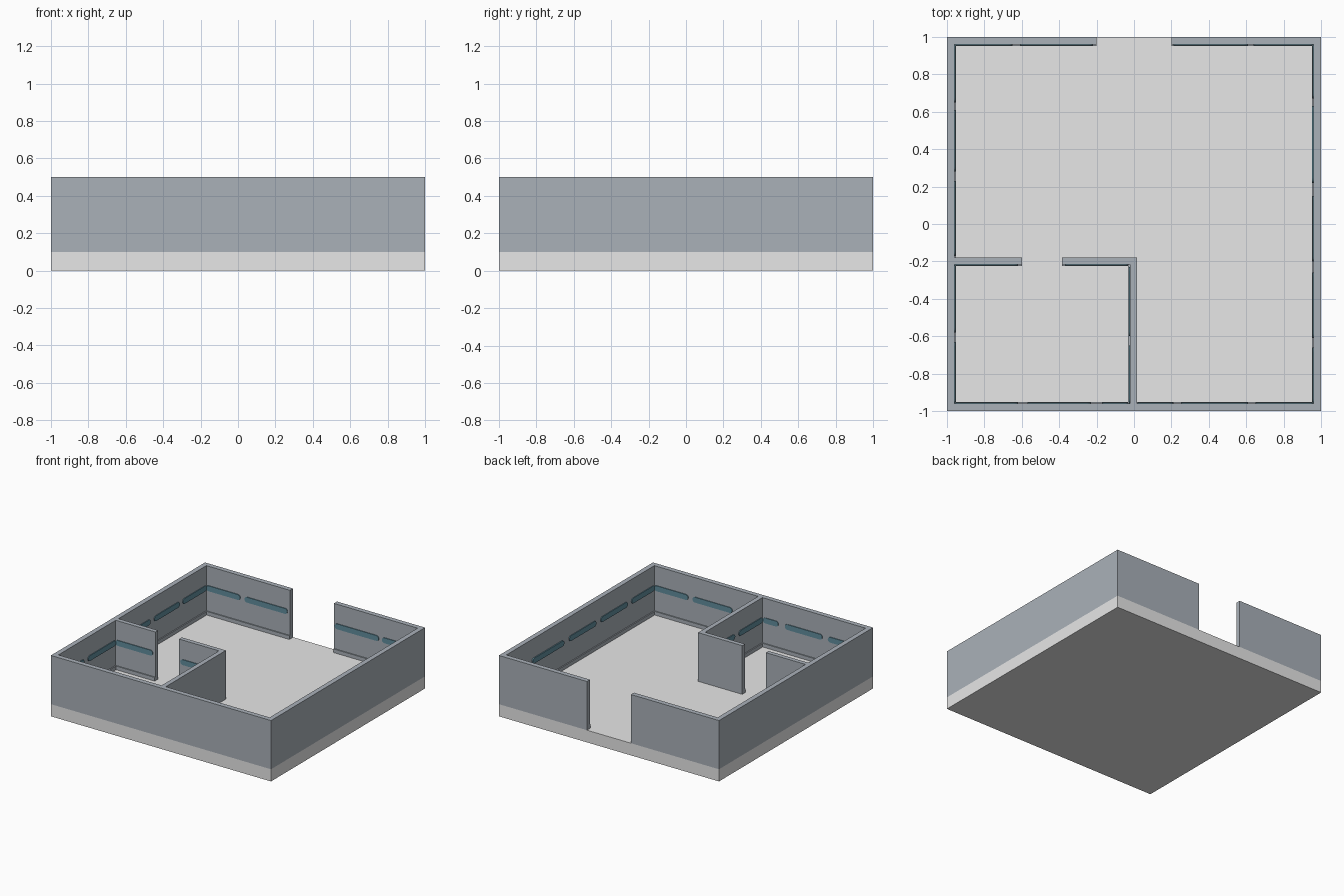
import bpy, bmesh, math
from mathutils import Matrix, Vector

if "Cube" in bpy.data.objects:
    bpy.data.objects.remove(bpy.data.objects["Cube"])


def mat(name, col):
    m = bpy.data.materials.new(name)
    m.diffuse_color = (*col, 1)
    m.use_nodes = True
    m.node_tree.nodes["Principled BSDF"].inputs["Base Color"].default_value = m.diffuse_color
    return m


FLOOR = mat("light grey", (0.8, 0.8, 0.8))
WALL = mat("blue grey", (0.40, 0.44, 0.485))
TEAL = mat("teal", (0.12, 0.27, 0.34))


def finish(name, bm, material):
    bmesh.ops.recalc_face_normals(bm, faces=bm.faces)
    me = bpy.data.meshes.new(name)
    bm.to_mesh(me)
    bm.free()
    me.materials.append(material)
    bpy.context.collection.objects.link(bpy.data.objects.new(name, me))


def prism(name, pts, z0, z1, material):
    """Vertical extrusion of a plan outline."""
    bm = bmesh.new()
    f = bm.faces.new([bm.verts.new((x, y, z0)) for x, y in pts])
    r = bmesh.ops.extrude_face_region(bm, geom=[f])
    bmesh.ops.translate(bm, vec=(0, 0, z1 - z0),
                        verts=[v for v in r["geom"] if isinstance(v, bmesh.types.BMVert)])
    finish(name, bm, material)


def box(name, x0, x1, y0, y1, z0, z1, material):
    prism(name, [(x0, y0), (x1, y0), (x1, y1), (x0, y1)], z0, z1, material)


def strip(name, axis, a, b, plane, out, depth=0.006):
    """Round-ended plate on a wall face; axis is its running direction."""
    r, zc, n = 0.022, 0.32, 8
    prof = [(b - r + r * math.sin(math.pi * i / n), zc - r * math.cos(math.pi * i / n)) for i in range(n + 1)]
    prof += [(a + r - r * math.sin(math.pi * i / n), zc + r * math.cos(math.pi * i / n)) for i in range(n + 1)]
    place = (lambda s, z, d: (s, d, z)) if axis == 'x' else (lambda s, z, d: (d, s, z))
    bm = bmesh.new()
    f = bm.faces.new([bm.verts.new(place(s, z, plane)) for s, z in prof])
    r2 = bmesh.ops.extrude_face_region(bm, geom=[f])
    bmesh.ops.translate(bm, vec=Vector(place(0, 0, out * depth)),
                        verts=[v for v in r2["geom"] if isinstance(v, bmesh.types.BMVert)])
    finish(name, bm, TEAL)


# floor slab
box("floor_slab", -1, 1, -1, 1, 0, 0.1, FLOOR)

# outer wall: one outline with the doorway gap at the back
T = 0.04
I = 1 - T
prism("outer_wall", [(-0.2, 1), (-1, 1), (-1, -1), (1, -1), (1, 1), (0.2, 1), (0.2, I),
                     (I, I), (I, -I), (-I, -I), (-I, I), (-0.2, I)], 0.1, 0.5, WALL)

# inner room walls, with a doorway
prism("room_wall_corner", [(-0.385, -0.18), (0.016, -0.18), (0.016, -I), (-0.022, -I),
                           (-0.022, -0.216), (-0.385, -0.216)], 0.1, 0.5, WALL)
box("room_wall_left", -I, -0.6, -0.216, -0.18, 0.1, 0.5, WALL)

# skirting boards along the inside faces
S, Z = 0.009, 0.13
for nm, x0, x1, y0, y1 in [
    ("back_left", -I, -0.2, I - S, I), ("back_right", 0.2, I, I - S, I),
    ("left", -I, -I + S, -0.18, I - S), ("left_room", -I, -I + S, -I + S, -0.216 - S),
    ("right", I - S, I, -I + S, I - S),
    ("front", 0.016, I, -I, -I + S), ("front_room", -I, -0.022, -I, -I + S),
    ("partition", -0.022 - S, -0.022, -I + S, -0.216 - S),
    ("room_left", -I, -0.6, -0.216 - S, -0.216), ("room_right", -0.385, -0.022, -0.216 - S, -0.216),
]:
    box("skirting_" + nm, x0, x1, y0, y1, 0.1, Z, WALL)

# teal strips: axis, wall plane, outward sign, runs
runs = [
    ("back", 'x', I, -1, [(-0.96, -0.65), (-0.61, -0.22), (0.21, 0.61), (0.64, 0.96)]),
    ("left", 'y', -I, 1, [(0.65, 0.96), (0.28, 0.61), (-0.17, 0.23), (-0.58, -0.22), (-0.96, -0.63)]),
    ("right", 'y', I, -1, [(-0.96, -0.66), (-0.61, -0.26), (-0.2, 0.15), (0.22, 0.63), (0.67, 0.96)]),
    ("front", 'x', -I, 1, [(0.65, 0.96), (0.25, 0.61), (0.02, 0.21), (-0.17, -0.03), (-0.57, -0.23), (-0.96, -0.62)]),
    ("partition", 'y', -0.022, -1, [(-0.96, -0.65), (-0.6, -0.23)]),
    ("room", 'x', -0.216, -1, [(-0.96, -0.62), (-0.37, -0.03)]),
]
for nm, ax, plane, out, segs in runs:
    for i, (a, b) in enumerate(segs):
        proud = 0.0095 if (nm, i) == ("right", 3) else 0.006
        strip(f"strip_{nm}_{i}", ax, a, b, plane, out, proud)
